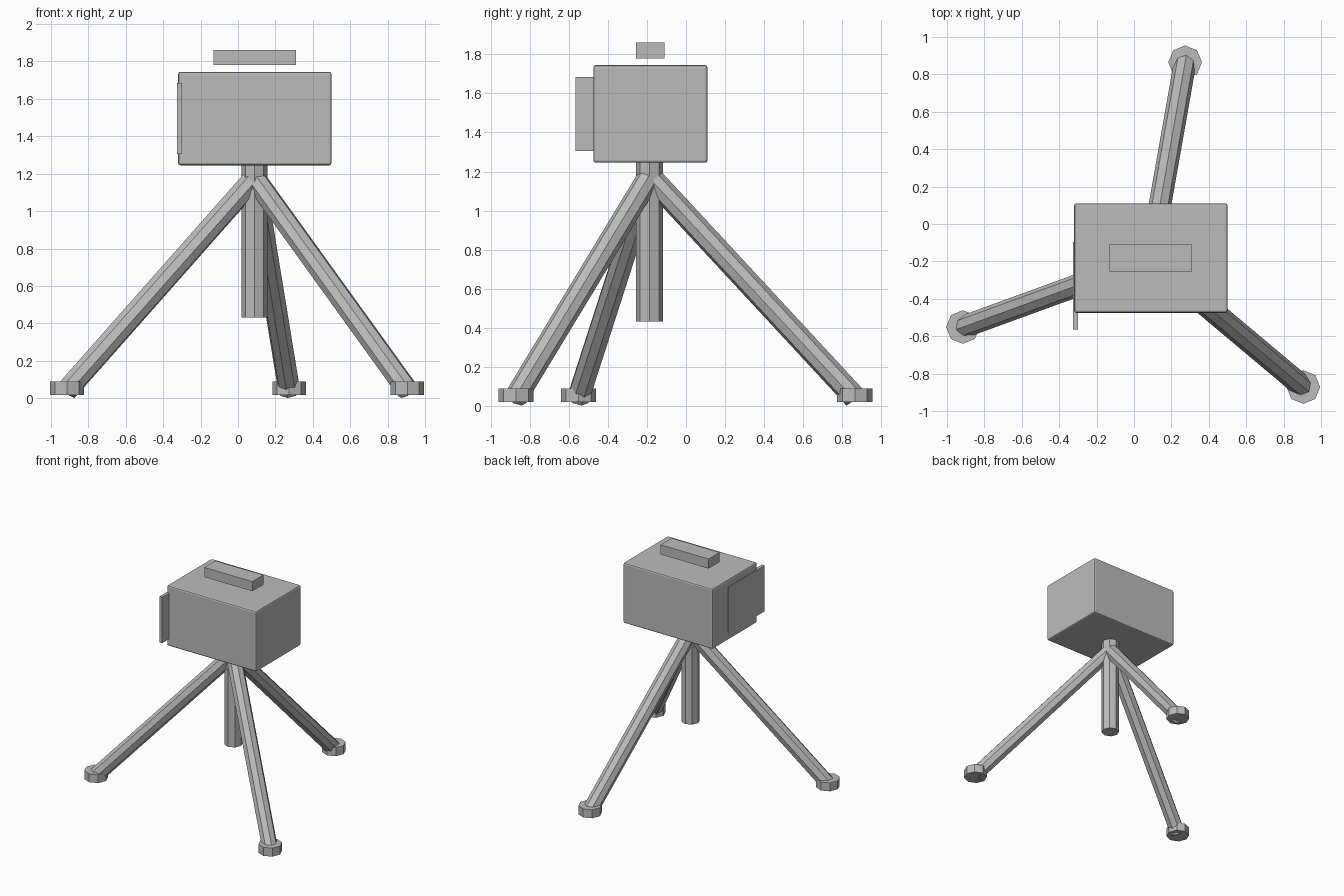
import bpy
from math import cos, sin, radians
from mathutils import Vector

cube = bpy.data.objects.get("Cube")
if cube:
    bpy.data.objects.remove(cube, do_unlink=True)

# Single plain grey finish
GREY = (0.5, 0.5, 0.5, 1)
mat = bpy.data.materials.new("plain_grey")
mat.use_nodes = True
mat.diffuse_color = GREY
mat.node_tree.nodes["Principled BSDF"].inputs["Base Color"].default_value = GREY


def finish(name):
    obj = bpy.context.object
    obj.name = name
    obj.data.materials.append(mat)
    return obj


def box(name, low, high, bevel=0):
    low, high = Vector(low), Vector(high)
    bpy.ops.mesh.primitive_cube_add(size=1, location=(low + high) / 2)
    obj = finish(name)
    obj.scale = high - low
    bpy.ops.object.transform_apply(location=False, rotation=False, scale=True)
    if bevel:
        mod = obj.modifiers.new("soft_edges", 'BEVEL')
        mod.width = bevel
        mod.segments = 2
    return obj


def rod(name, start, end, radius):
    """Eight-sided rod between two points."""
    start, end = Vector(start), Vector(end)
    axis = end - start
    bpy.ops.mesh.primitive_cylinder_add(
        vertices=8, radius=radius, depth=axis.length, location=(start + end) / 2)
    obj = finish(name)
    obj.rotation_euler = axis.to_track_quat('Z', 'Y').to_euler()
    return obj


# Centre of the stand
CX, CY = 0.088, -0.186

# Housing, side flap and floating top bar
box("housing", (-0.32, -0.475, 1.245), (0.50, 0.11, 1.745), bevel=0.012)
box("side_flap", (-0.325, -0.565, 1.305), (-0.30, -0.095, 1.685))
box("top_bar", (-0.13, -0.255, 1.78), (0.31, -0.11, 1.86))

# Centre column
rod("centre_column", (CX, CY, 0.432), (CX, CY, 1.26), 0.069)

# Three splayed legs with foot pads
REACH = 1.067
for side, angle in (("back", 80), ("right", 200), ("left", 320)):
    a = radians(angle)
    fx, fy = CX + REACH * cos(a), CY + REACH * sin(a)
    rod(side + "_leg", (CX, CY, 1.176), (fx, fy, 0.042), 0.06)
    rod(side + "_foot", (fx, fy, 0.018), (fx, fy, 0.088), 0.09)
